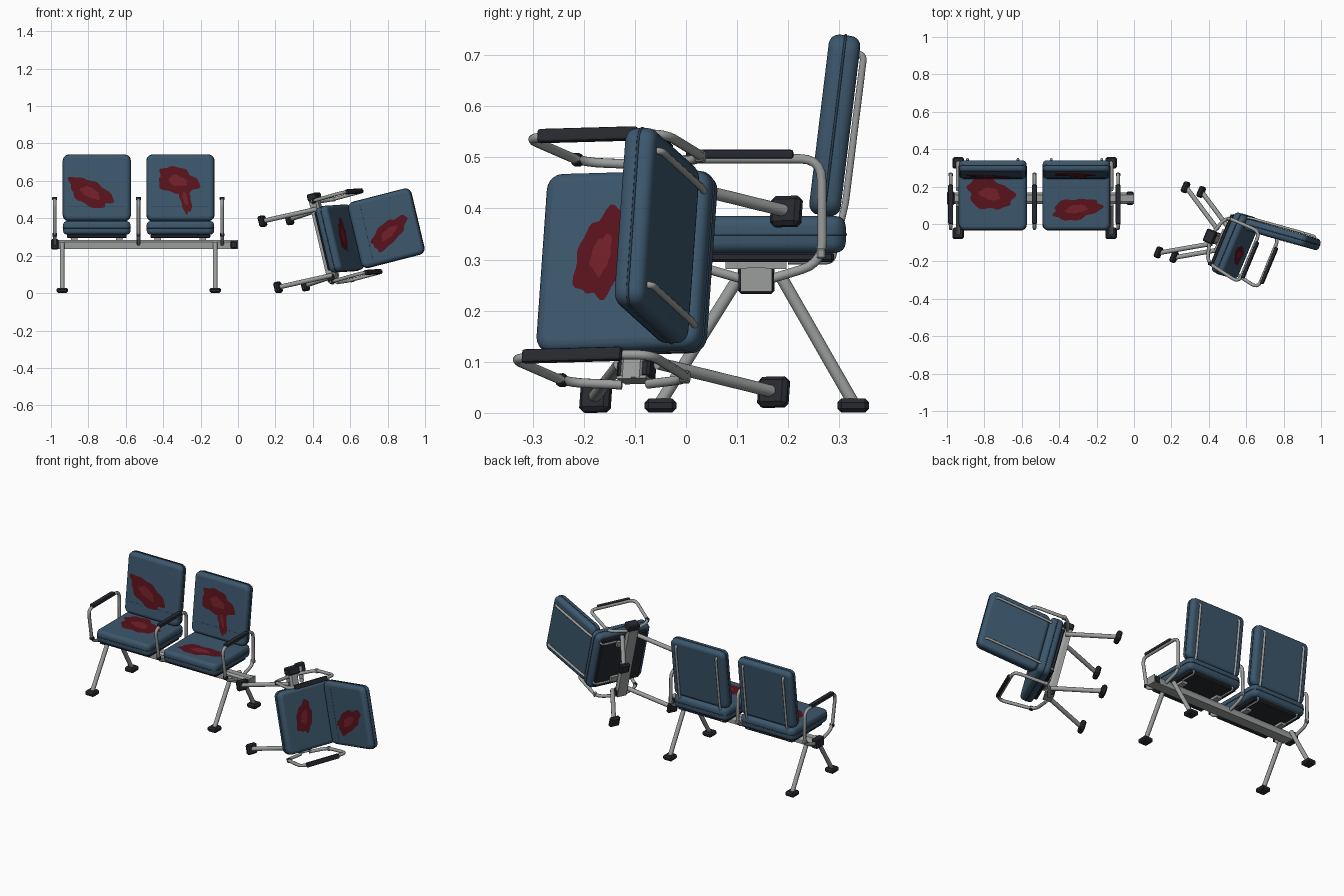
import bpy, bmesh, math, random
from mathutils import Matrix, Vector

if "Cube" in bpy.data.objects:
    bpy.data.objects.remove(bpy.data.objects["Cube"])

T = Matrix.Translation


def RX(a):
    return Matrix.Rotation(a, 4, 'X')


def material(name, rgb):
    m = bpy.data.materials.new(name)
    m.diffuse_color = (*rgb, 1)
    m.use_nodes = True
    m.node_tree.nodes["Principled BSDF"].inputs["Base Color"].default_value = m.diffuse_color
    return m


BLUE = material("blue_vinyl", (.045, .095, .15))
PIPE = material("piping", (.025, .05, .085))
DARK = material("dark_plastic", (.02, .023, .03))
METAL = material("metal", (.33, .34, .34))
RED = material("stain", (.1, .006, .012))
RED2 = material("stain_centre", (.17, .014, .022))


def add(name, data, M, mat):
    data.materials.append(mat)
    o = bpy.data.objects.new(name, data)
    o.matrix_world = M
    bpy.context.collection.objects.link(o)
    return o


def from_bm(name, bm, M, mat):
    me = bpy.data.meshes.new(name)
    bmesh.ops.recalc_face_normals(bm, faces=bm.faces)
    bm.to_mesh(me)
    bm.free()
    return add(name, me, M, mat)


def box(name, M, size, mat, bev=0.0, seg=1):
    bm = bmesh.new()
    bmesh.ops.create_cube(bm, size=1)
    bmesh.ops.scale(bm, vec=size, verts=bm.verts)
    if bev:
        bmesh.ops.bevel(bm, geom=bm.edges[:], offset=bev, segments=seg, profile=.5, affect='EDGES')
    return from_bm(name, bm, M, mat)


def fillet(pts, r):
    # round every inner corner of a path
    pts = [Vector(p) for p in pts]
    out = [pts[0]]
    for a, b, c in zip(pts, pts[1:], pts[2:]):
        p = b + (a - b).normalized() * min(r, (a - b).length * .48)
        q = b + (c - b).normalized() * min(r, (c - b).length * .48)
        out += [p * (1 - t) ** 2 + b * 2 * t * (1 - t) + q * t * t for t in (0, .2, .4, .6, .8, 1)]
    return out + [pts[-1]]


def tube(name, M, pts, rad, mat=METAL, r=.03, cyclic=False):
    cu = bpy.data.curves.new(name, 'CURVE')
    cu.dimensions = '3D'
    cu.bevel_depth, cu.bevel_resolution, cu.use_fill_caps = rad, 3, True
    path = pts if cyclic else fillet(pts, r)
    sp = cu.splines.new('POLY')
    sp.points.add(len(path) - 1)
    for p, v in zip(sp.points, path):
        p.co = (*v, 1)
    sp.use_cyclic_u = cyclic
    return add(name, cu, M, mat)


def cushion(name, M, w, d, t):
    # pillow slab: rounded outline, then rounded rims
    bm = bmesh.new()
    bmesh.ops.create_cube(bm, size=1)
    bmesh.ops.scale(bm, vec=(w, d, t), verts=bm.verts)
    up = [e for e in bm.edges if abs((e.verts[0].co - e.verts[1].co).z) > t * .9]
    bmesh.ops.bevel(bm, geom=up, offset=.032, segments=5, profile=.5, affect='EDGES')
    rim = [e for e in bm.edges if abs((e.verts[0].co - e.verts[1].co).z) < 1e-5]
    bmesh.ops.bevel(bm, geom=rim, offset=.02, segments=4, profile=.5, affect='EDGES')
    for f in bm.faces:
        f.smooth = len(f.verts) < 5
    from_bm(name, bm, M, BLUE)
    # piping round the waist
    loop = []
    for i, (sx, sy) in enumerate(((1, 1), (-1, 1), (-1, -1), (1, -1))):
        for k in range(6):
            a = math.pi / 2 * (i + k / 5)
            loop.append((sx * (w / 2 - .032) + .032 * math.cos(a), sy * (d / 2 - .032) + .032 * math.sin(a), 0))
    tube(name + "_piping", M, loop, .0025, PIPE, cyclic=True)


def blob(name, M, rx, ry, seed, mat, rough=.16):
    rnd = random.Random(seed)
    ph = [rnd.uniform(0, 6.28) for _ in range(3)]
    bm = bmesh.new()
    vs = []
    for i in range(44):
        a = i * math.tau / 44
        k = 1 + rough * (.5 * math.sin(3 * a + ph[0]) + .4 * math.sin(5 * a + ph[1]) + .35 * math.sin(9 * a + ph[2]))
        vs.append(bm.verts.new((rx * k * math.cos(a), ry * k * math.sin(a), 0)))
    bm.faces.new(vs)
    from_bm(name, bm, M, mat)


def stain(name, M, cx, cy, rx, ry, deg, seed):
    F = M @ T((cx, cy, .001)) @ Matrix.Rotation(math.radians(deg), 4, 'Z')
    blob(name, F, rx, ry, seed, RED)
    blob(name + "_centre", F @ T((0, 0, .0006)), rx * .45, ry * .4, seed + 9, RED2)


def seat_unit(n, M, x, seat_stains, back_stains):
    SF = M @ T((x, .14, .349))
    BF = M @ T((x, .291, .5625)) @ RX(math.pi / 2 - .121)
    cushion(n + "_seat", SF, .36, .345, .072)
    cushion(n + "_backrest", BF, .36, .355, .062)
    box(n + "_backrest_seam", BF @ T((0, -.105, .031)), (.31, .0025, .001), PIPE)
    for i, s in enumerate(seat_stains):
        stain(f"{n}_seat_stain_{i}", SF @ T((0, 0, .036)), *s)
    for i, s in enumerate(back_stains):
        stain(f"{n}_back_stain_{i}", BF @ T((0, 0, .031)), *s)
    # pan under the seat, brackets on the beam, rods behind the back
    box(n + "_seat_pan", M @ T((x, .145, .305)), (.32, .29, .02), DARK, .005)
    for s in (-1, 1):
        box(n + "_bracket", M @ T((x + s * .12, .137, .289)), (.035, .12, .016), METAL)
        tube(n + "_back_rod", M, [(x + s * .135, y, z) for y, z in
             ((.325, .705), (.348, .70), (.312, .41), (.285, .297), (.2, .297))], .007, r=.012)


def armrest(n, M, x):
    path = ((.11, .262), (.005, .292), (-.03, .497), (.265, .497), (.267, .293), (.165, .262))
    tube(n + "_armrest_tube", M, [(x, y, z) for y, z in path], .0095, r=.042)
    box(n + "_armrest_pad", M @ T((x, .105, .506)), (.027, .21, .018), DARK, .005, 2)
    for y in (.003, .264):
        box(n + "_arm_collar", M @ T((x, y, .312)), (.024, .018, .02), DARK if y < .1 else METAL, .003)


def leg_pair(n, M, x):
    for part, top, foot in (("front", .105, -.05), ("rear", .185, .327)):
        tube(f"{n}_{part}_leg", M, [(x, top, .268), (x, foot, .02)], .0125)
        box(f"{n}_{part}_foot", M @ T((x, foot, .0145)), (.06, .062, .028), DARK, .008)


def beam(n, M, x0, x1):
    prof = ((.107, .237), (.168, .237), (.168, .262), (.155, .284), (.119, .284), (.107, .274))
    bm = bmesh.new()
    f = bm.faces.new([bm.verts.new((x0 + .02, y, z)) for y, z in prof])
    r = bmesh.ops.extrude_face_region(bm, geom=[f])
    bmesh.ops.translate(bm, vec=(x1 - x0 - .022, 0, 0), verts=[v for v in r['geom'] if isinstance(v, bmesh.types.BMVert)])
    from_bm(n + "_beam", bm, M, METAL)
    box(n + "_beam_end_cap", M @ T((x0 + .02, .1375, .261)), (.04, .072, .056), DARK, .006)
    box(n + "_beam_joint", M @ T((x1 - .022, .1375, .259)), (.036, .07, .04), DARK, .005)
    box(n + "_beam_end_plate", M @ T((x1 - .003, .1375, .26)), (.006, .062, .046), METAL)


def bench(n, M, seats, arms, legs, x0, x1):
    for i, (x, ss, bs) in enumerate(seats):
        seat_unit(f"{n}_{i}", M, x, ss, bs)
    for x in arms:
        armrest(n, M, x)
    for x in legs:
        leg_pair(n, M, x)
    beam(n, M, x0, x1)


# standing double bench
bench("bench", Matrix.Identity(4),
      [(-.755, [(-.015, .02, .125, .08, -15, 1)], [(-.035, -.03, .125, .065, -28, 2)]),
       (-.308, [(0, -.06, .13, .055, 8, 3)],
        [(-.015, .035, .11, .07, -15, 4), (.025, -.06, .085, .028, -75, 5)])],
      (-.98, -.532, -.085), (-.94, -.122), -1.0, 0.0)

# single seat tipped over on its side
Y = Vector((.384, .923, .026)).normalized()
X = Vector((.227, -.074, -.97))
X = (X - Y * X.dot(Y)).normalized()
Z = X.cross(Y)
R = Matrix((X, Y, Z)).transposed().to_4x4()
fallen = T((.246, .011, .2125)) @ R @ T((0, -.14, -.015))
bench("fallen", fallen,
      [(0, [(-.01, -.04, .09, .05, -12, 6)], [(.03, .015, .12, .055, 119, 7)])],
      (-.222, .222), (-.182, .182), -.27, .215)
